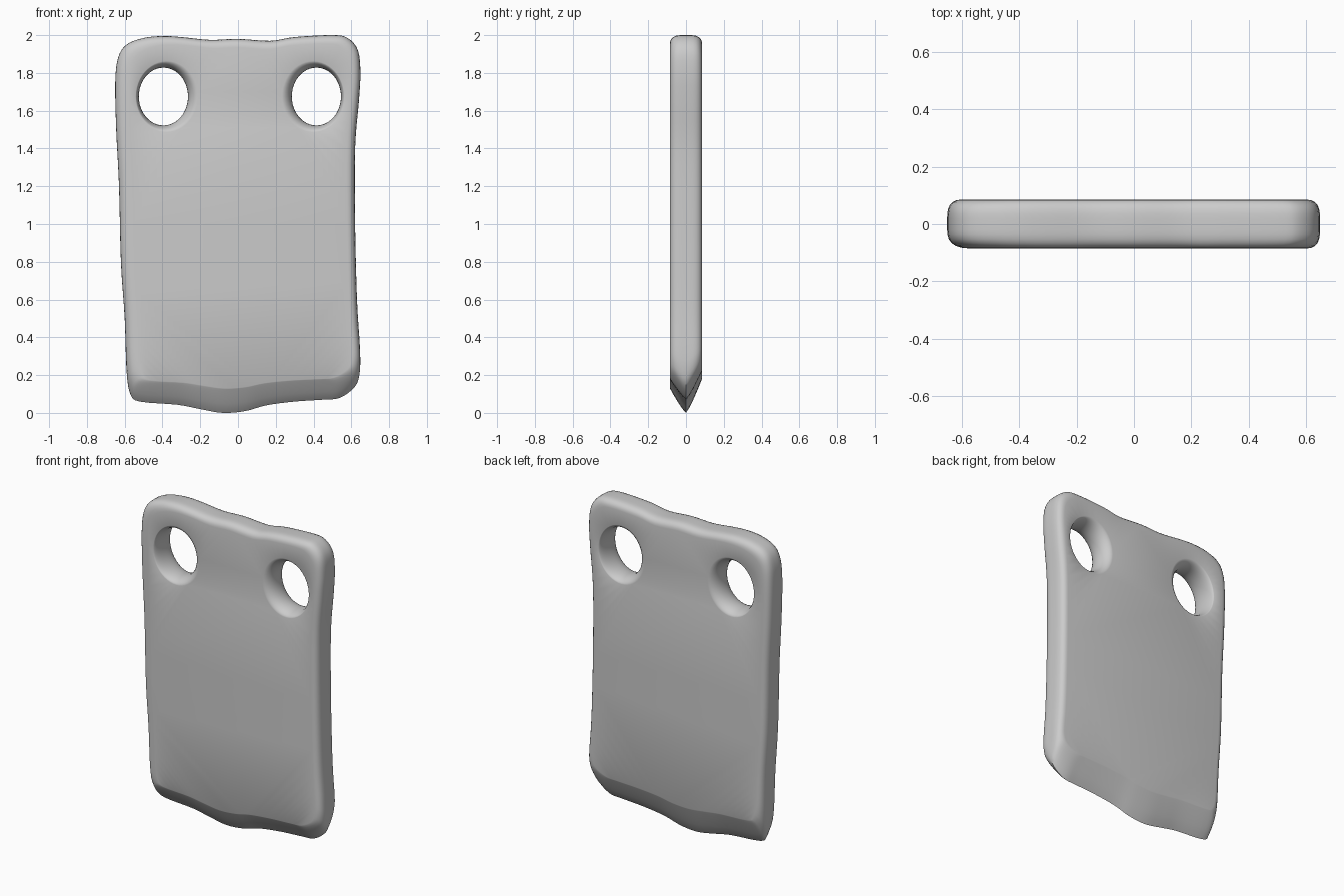
import bpy, bmesh, math
from mathutils import Vector

cube = bpy.data.objects.get("Cube")
if cube:
    bpy.data.objects.remove(cube, do_unlink=True)

HALF = 0.085    # half thickness of the plate
STEPS = 14      # rings across the thickness

# Wavy outline of the plate (x, z), from the bottom tip round by the right side
OUTLINE = [(-.08, .0), (-.2, .02), (-.32, .043), (-.52, .06), (-.57, .1), (-.59, .22),
           (-.6, .5), (-.62, .8), (-.63, 1.2), (-.645, 1.5), (-.65, 1.75), (-.635, 1.88),
           (-.59, 1.95), (-.5, 1.985), (-.4, 1.995), (-.3, 1.99), (-.15, 1.975), (0, 1.98),
           (.17, 1.97), (.3, 1.99), (.5, 2.0), (.58, 1.985), (.635, 1.92), (.648, 1.8),
           (.64, 1.65), (.62, 1.4), (.62, 1.0), (.63, .6), (.645, .35), (.645, .22),
           (.62, .14), (.54, .08), (.45, .07), (.3, .06), (.15, .04), (.04, .01)]


def smooth_loop(points, cuts=4):
    """Closed Catmull-Rom curve through the points."""
    pts = [Vector(p) for p in points]
    n, out = len(pts), []
    for i in range(n):
        a, b, c, d = (pts[(i + k) % n] for k in (-1, 0, 1, 2))
        for s in range(cuts):
            u = s / cuts
            out.append(0.5 * (2 * b + (c - a) * u + (2 * a - 5 * b + 4 * c - d) * u ** 2
                              + (3 * b - a - 3 * c + d) * u ** 3))
    return out


def rounding(t):
    return 1 - math.sqrt(max(0, 1 - t ** 4))


def outer_ring(t):
    """Rounded sides and top, wedge-shaped bottom."""
    side, wedge = rounding(t), abs(t) ** 1.2
    ring = []
    for x, z in smooth_loop(OUTLINE):
        inset = 0.075 if x < 0 and t < 0 else 0.045
        drop = 0.13 if t < 0 else 0.18
        px = x * (1 - side * inset / 0.65)
        pz = z + wedge * drop * max(0, 1 - z / 0.45)
        pz -= side * 0.045 * min(1, max(0, (z - 1.6) / 0.35))
        ring.append((px, HALF * t, pz))
    return ring


def hole_ring(cx, t):
    """Oval hole that flares towards both faces, more on the inner side."""
    flare = 0.035 * (0.5 * rounding(t) + 0.5 * t * t)
    x0 = cx - math.copysign(flare * 0.5, cx)
    return [(x0 + (0.13 + flare) * math.cos(a), HALF * t, 1.675 + (0.153 + flare) * math.sin(a))
            for a in (math.tau * i / 48 for i in range(48))]


def add_wall(bm, make_ring):
    """Bridge the rings through the thickness; return the two border loops."""
    rings = []
    for k in range(STEPS + 1):
        t = math.sin(math.pi * (k / STEPS - 0.5))
        rings.append([bm.verts.new(p) for p in make_ring(t)])
    for r, s in zip(rings, rings[1:]):
        for i in range(len(r)):
            j = (i + 1) % len(r)
            bm.faces.new((r[i], r[j], s[j], s[i]))
    return rings[0], rings[-1]


# Plate with two holes
bm = bmesh.new()
walls = [add_wall(bm, outer_ring)]
for centre in (-0.395, 0.415):
    walls.append(add_wall(bm, lambda t, c=centre: hole_ring(c, t)))

# Flat front and back faces
for side in (0, 1):
    border = []
    for wall in walls:
        loop = wall[side]
        border += [bm.edges.get((loop[i - 1], loop[i])) for i in range(len(loop))]
    bmesh.ops.triangle_fill(bm, edges=border, use_beauty=True, use_dissolve=False)
bmesh.ops.recalc_face_normals(bm, faces=bm.faces)

mesh = bpy.data.meshes.new("plate")
bm.to_mesh(mesh)
bm.free()
plate = bpy.data.objects.new("plate", mesh)
bpy.context.collection.objects.link(plate)

# Plain grey
grey = bpy.data.materials.new("grey")
grey.use_nodes = True
grey.diffuse_color = (0.6, 0.6, 0.6, 1)
grey.node_tree.nodes["Principled BSDF"].inputs["Base Color"].default_value = (0.6, 0.6, 0.6, 1)
mesh.materials.append(grey)

bpy.ops.object.select_all(action='DESELECT')
plate.select_set(True)
bpy.context.view_layer.objects.active = plate
bpy.ops.object.shade_smooth_by_angle(angle=math.radians(40))
